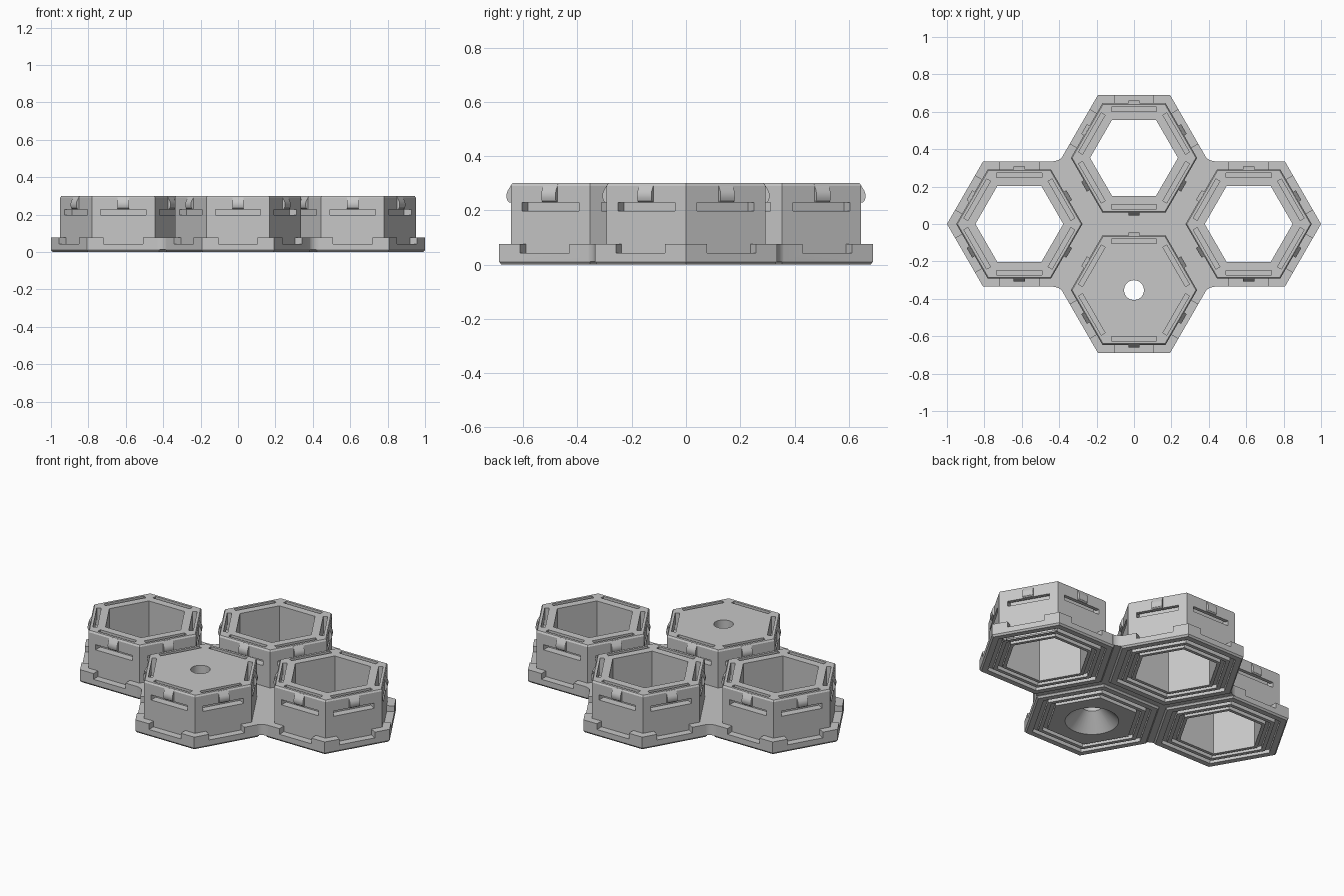
import bpy, bmesh, math
from mathutils import Vector

if "Cube" in bpy.data.objects:
    bpy.data.objects.remove(bpy.data.objects["Cube"])

GAP = 0.707                     # spacing between tile centres
CENTRES = [Vector((0, -0.3535, 0)), Vector((0, 0.3535, 0)),
           Vector((-0.613, 0, 0)), Vector((0.613, 0, 0))]
SOLID, OPEN = CENTRES[:1], CENTRES[1:]
TOP, RIM, BODY = 0.30, 0.076, 0.2925

grey = bpy.data.materials.new("light_grey")
grey.diffuse_color = (0.57, 0.57, 0.57, 1)
grey.use_nodes = True
grey.node_tree.nodes["Principled BSDF"].inputs["Base Color"].default_value = grey.diffuse_color


def finish(name, bm, helper=False):
    bmesh.ops.recalc_face_normals(bm, faces=bm.faces)
    me = bpy.data.meshes.new(name)
    bm.to_mesh(me)
    bm.free()
    me.materials.append(grey)
    ob = bpy.data.objects.new(name, me)
    bpy.context.collection.objects.link(ob)
    ob.hide_render = helper
    return ob


def stack(bm, centre, rings, sides=6, ring_shape=False):
    """Solid of regular polygons (circumradius, z); ring_shape closes it on itself."""
    loops = [[bm.verts.new((centre.x + r * math.cos(math.tau * i / sides),
                            centre.y + r * math.sin(math.tau * i / sides), z))
              for i in range(sides)] for r, z in rings]
    pairs = list(zip(loops, loops[1:]))
    if ring_shape:
        pairs.append((loops[-1], loops[0]))
    else:
        bm.faces.new(loops[0][::-1])
        bm.faces.new(loops[-1])
    for a, b in pairs:
        for i in range(sides):
            j = (i + 1) % sides
            bm.faces.new((a[i], a[j], b[j], b[i]))


def stacks(name, centres, rings, sides=6, ring_shape=False):
    bm = bmesh.new()
    for c in centres:
        stack(bm, c, rings, sides, ring_shape)
    return finish(name, bm, True)


def hexr(apothem):
    return apothem / math.cos(math.pi / 6)


def edge_parts(name, profile, width, outer_only=False, helper=True):
    """Extrude an (outward, z) profile along the middle of every tile edge."""
    bm = bmesh.new()
    for c in CENTRES:
        for k in range(6):
            ang = math.radians(30 + 60 * k)
            n = Vector((math.cos(ang), math.sin(ang), 0))
            if outer_only and any((c + n * GAP - o).length < 0.1 for o in CENTRES):
                continue
            t = Vector((-n.y, n.x, 0))
            ends = [[bm.verts.new(c + n * r + t * s * width / 2 + Vector((0, 0, z)))
                     for r, z in profile] for s in (-1, 1)]
            bm.faces.new(ends[0][::-1])
            bm.faces.new(ends[1])
            m = len(profile)
            for i in range(m):
                j = (i + 1) % m
                bm.faces.new((ends[0][i], ends[0][j], ends[1][j], ends[1][i]))
    return finish(name, bm, helper)


def box(r0, r1, z0, z1):
    return [(r0, z0), (r1, z0), (r1, z1), (r0, z1)]


def boolean(ob, other, op):
    mod = ob.modifiers.new(other.name, 'BOOLEAN')
    mod.operation, mod.object, mod.solver = op, other, 'EXACT'
    bpy.context.view_layer.objects.active = ob
    bpy.ops.object.modifier_apply(modifier=mod.name)
    bpy.data.objects.remove(other)


# Connecting web between the tiles, with filleted inner corners
p0, corner, p1 = Vector((0.4315, 0.336)), Vector((0.3965, 0.337)), Vector((0.3785, 0.3665))
arc = [p0 * (1 - t) ** 2 + corner * 2 * t * (1 - t) + p1 * t * t
       for t in [i / 6 for i in range(7)]]
outline = (arc + [Vector((-p.x, p.y)) for p in reversed(arc)]
           + [Vector((-p.x, -p.y)) for p in arc]
           + [Vector((p.x, -p.y)) for p in reversed(arc)])
bm = bmesh.new()
face = bm.faces.new([bm.verts.new((p.x, p.y, 0.012)) for p in outline])
out = bmesh.ops.extrude_face_region(bm, geom=[face])
bmesh.ops.translate(bm, vec=(0, 0, RIM - 0.012),
                    verts=[v for v in out["geom"] if isinstance(v, bmesh.types.BMVert)])
tiles = finish("joined_hex_tiles", bm)

# Base plates with a bevelled lower edge, then notches in the outer rims
boolean(tiles, stacks("base_plates", CENTRES,
        [(hexr(0.327), 0), (0.387, 0.010), (0.387, RIM)]), 'UNION')
boolean(tiles, edge_parts("rim_notches", box(0.285, 0.36, 0.042, 0.12), 0.21, True), 'DIFFERENCE')

# Raised hexagonal bodies
boolean(tiles, stacks("bodies", CENTRES,
        [(hexr(BODY), 0.035), (hexr(BODY), TOP - 0.01), (hexr(BODY - 0.006), TOP)]), 'UNION')

# Open centres and the countersunk hole
boolean(tiles, stacks("centre_openings", OPEN, [(0.235, -0.1), (0.235, 0.4)]), 'DIFFERENCE')
boolean(tiles, stacks("funnel_hole", SOLID,
        [(0.155, -0.01), (0.053, 0.092), (0.053, 0.4)], 40), 'DIFFERENCE')

# Two hexagonal grooves in the underside of each tile
for inner, outer in ((0.268, 0.295), (0.222, 0.247)):
    boolean(tiles, stacks("underside_groove", CENTRES,
            [(hexr(r), z) for r, z in box(inner, outer, -0.02, 0.022)], 6, True), 'DIFFERENCE')

# L-shaped clip channels: down from the top, out through the side
channel = [(0.248, 0.197), (0.33, 0.197), (0.33, 0.228), (0.272, 0.228),
           (0.272, 0.35), (0.248, 0.35)]
boolean(tiles, edge_parts("clip_channels", channel, 0.242), 'DIFFERENCE')

# Rounded snap clips on the side walls
clip = [(0.283, 0.230), (0.296, 0.228), (0.304, 0.234), (0.308, 0.246),
        (0.308, 0.260), (0.304, 0.272), (0.289, 0.297), (0.283, 0.297)]
clips = edge_parts("snap_clips", clip, 0.06, helper=False)

for ob in (tiles, clips):
    bpy.ops.object.select_all(action='DESELECT')
    ob.select_set(True)
    bpy.context.view_layer.objects.active = ob
    bpy.ops.object.shade_smooth_by_angle(angle=math.radians(30))
